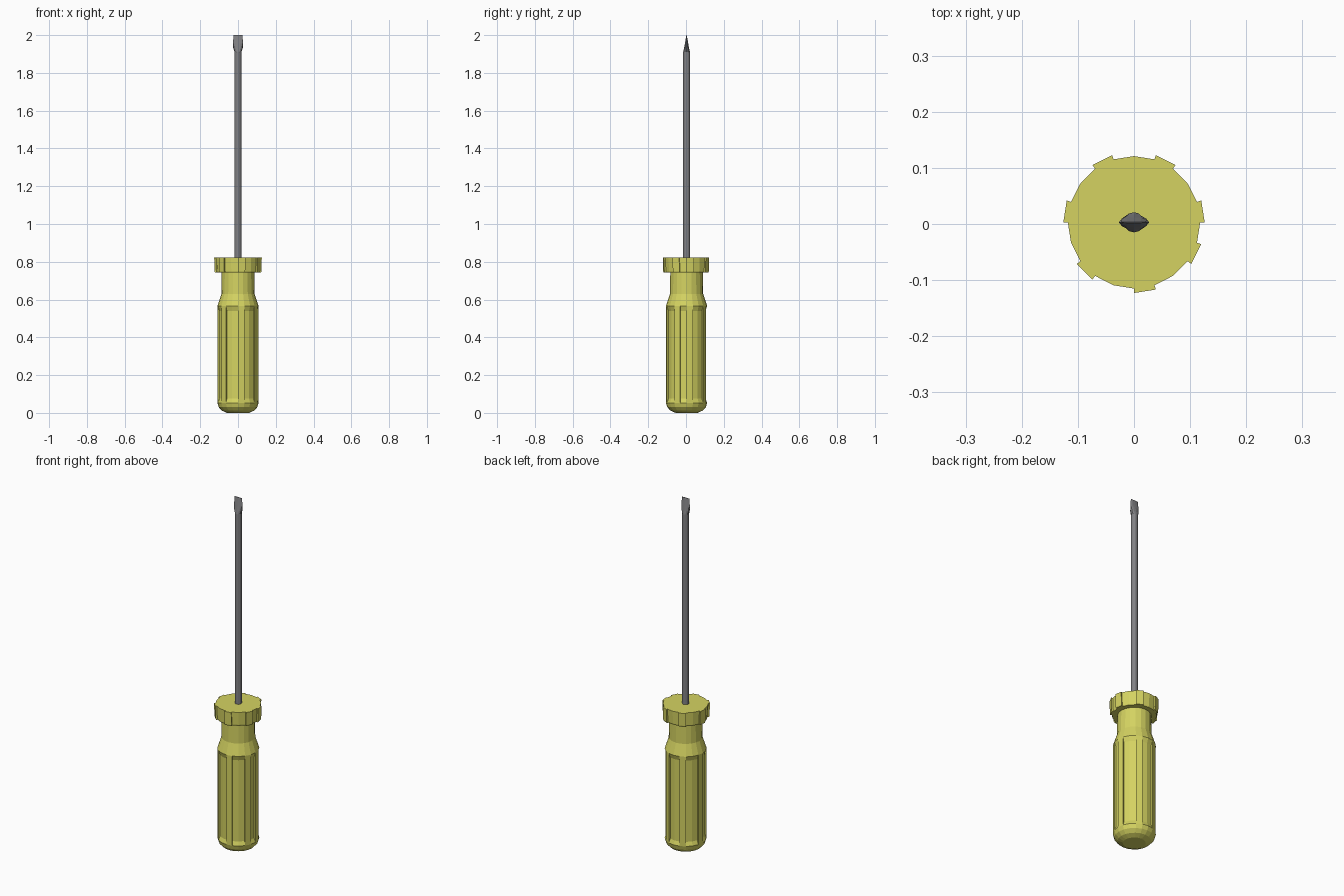
import bpy, bmesh
from math import sin, cos, pi

if "Cube" in bpy.data.objects:
    bpy.data.objects.remove(bpy.data.objects["Cube"])

SIDES = 20
CY = 0.003  # the axis sits slightly off the bounding-box centre
RAISED = set(range(0, SIDES, 3))


def material(name, color):
    mat = bpy.data.materials.new(name)
    mat.diffuse_color = color
    mat.use_nodes = True
    mat.node_tree.nodes["Principled BSDF"].inputs["Base Color"].default_value = mat.diffuse_color
    return mat


def loft(name, rings, mat):
    """Skin a stack of equal-length point rings and cap both ends."""
    bm = bmesh.new()
    rows = [[bm.verts.new(p) for p in ring] for ring in rings]
    n = len(rows[0])
    for a, b in zip(rows, rows[1:]):
        for i in range(n):
            j = (i + 1) % n
            bm.faces.new((a[i], a[j], b[j], b[i]))
    bm.faces.new(rows[0][::-1])
    bm.faces.new(rows[-1])
    bmesh.ops.remove_doubles(bm, verts=bm.verts, dist=0.0002)
    bmesh.ops.recalc_face_normals(bm, faces=bm.faces)
    mesh = bpy.data.meshes.new(name)
    bm.to_mesh(mesh)
    bm.free()
    mesh.materials.append(mat)
    obj = bpy.data.objects.new(name, mesh)
    bpy.context.collection.objects.link(obj)
    return obj


def ribbed(z, ridge, groove=None):
    """Stepped outline: every third side on the ridge radius, the rest on the groove radius."""
    pts = []
    for i in range(SIDES):
        r = ridge if groove is None or i in RAISED else groove
        for k in (i, i + 1):
            a = 2 * pi * (k % SIDES) / SIDES
            pts.append((r * cos(a), CY + r * sin(a), z))
    return pts


def oval(z, rx, ry, n=12):
    return [(rx * cos(2 * pi * i / n), CY + ry * sin(2 * pi * i / n), z) for i in range(n)]


yellow = material("yellow_plastic", (0.66, 0.65, 0.12, 1))
steel = material("dark_steel", (0.22, 0.22, 0.23, 1))

# Handle: rounded butt, fluted grip, shoulder and neck
loft("handle", [ribbed(*s) for s in (
    (0.0, 0.058), (0.012, 0.085), (0.03, 0.102), (0.053, 0.109),
    (0.056, 0.109, 0.108), (0.075, 0.109, 0.1), (0.54, 0.109, 0.1),
    (0.563, 0.109, 0.108), (0.566, 0.109), (0.63, 0.088), (0.75, 0.086))], yellow)

# Collar: notched ring above the neck
loft("collar", [ribbed(*s) for s in (
    (0.743, 0.122, 0.113), (0.75, 0.124, 0.115), (0.822, 0.126, 0.118))], yellow)

# Shaft with a flared flat blade
loft("shaft", [oval(*s) for s in (
    (0.80, 0.018, 0.018), (1.91, 0.018, 0.018), (1.93, 0.025, 0.0135),
    (1.955, 0.027, 0.009), (2.0, 0.023, 0.001))], steel)
